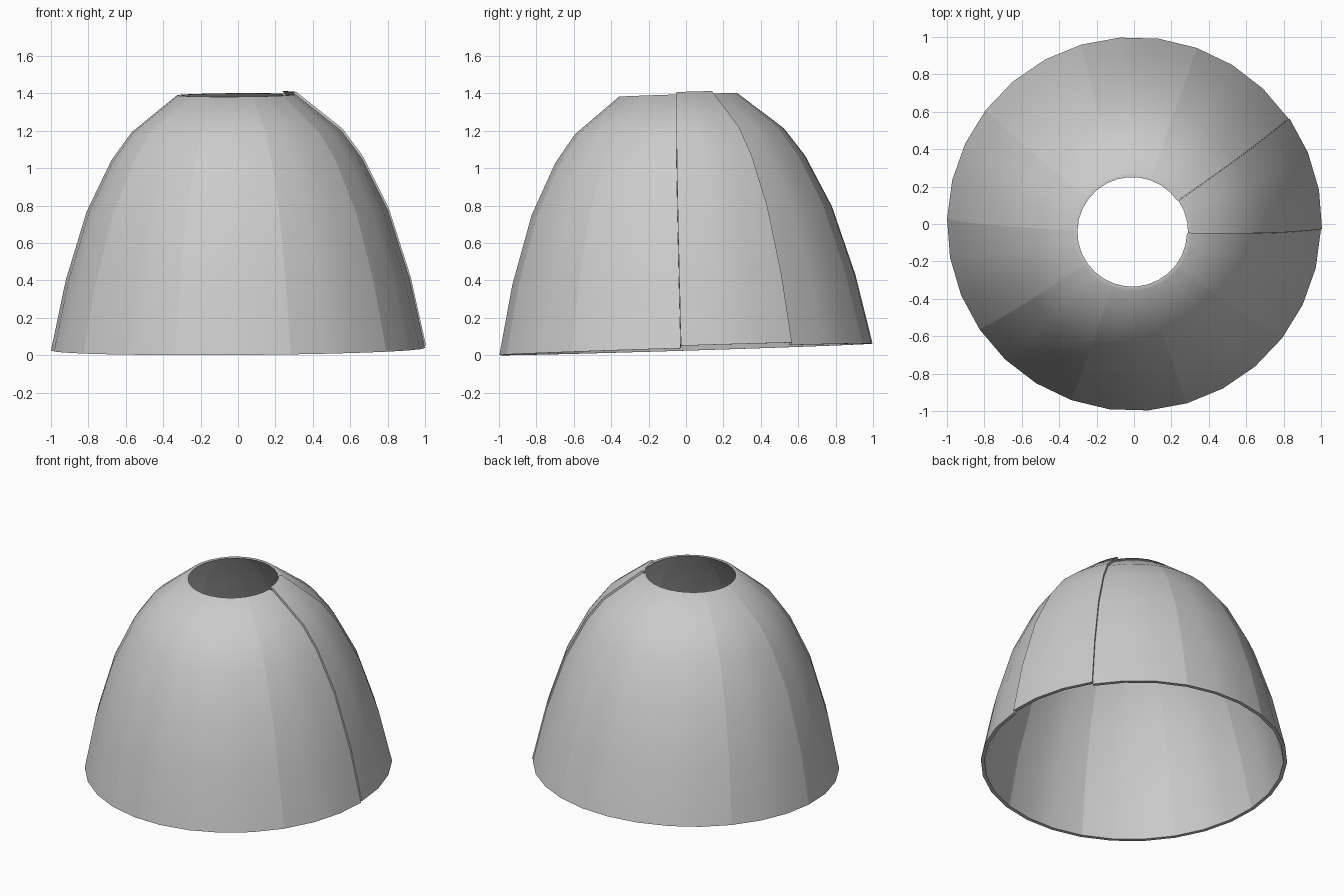
import bpy, bmesh, math
from mathutils import Matrix, Vector

cube = bpy.data.objects.get("Cube")
if cube:
    bpy.data.objects.remove(cube)

# Plain grey shell material
grey = bpy.data.materials.new("light_grey")
grey.use_nodes = True
colour = (0.6, 0.6, 0.6, 1)
grey.diffuse_color = colour
grey.node_tree.nodes["Principled BSDF"].inputs["Base Color"].default_value = colour

# Outer profile as radius and height, from rim to crown
PROFILE = [(1.0, 0), (0.92, 0.37), (0.805, 0.74), (0.67, 1.015), (0.56, 1.165), (0.317, 1.36)]
PANELS, STEPS, THICKNESS = 10, 3, 0.024
SECTOR = math.tau / PANELS
START = math.radians(-1.6)

# The whole dome leans slightly towards the front
LEAN = Matrix.Translation((0, 0, 0.032)) @ Matrix.Rotation(0.031, 4, "X") @ Matrix.Rotation(-0.007, 4, "Y")


def inner_profile():
    """Offset the profile inwards, keeping rim and crown level."""
    points = []
    for i, (r, z) in enumerate(PROFILE):
        a = PROFILE[max(i - 1, 0)]
        b = PROFILE[min(i + 1, len(PROFILE) - 1)]
        normal = Vector((b[1] - a[1], a[0] - b[0])).normalized()
        if i in (0, len(PROFILE) - 1):
            points.append((r - THICKNESS, z))
        else:
            points.append((r - normal.x * THICKNESS, z - normal.y * THICKNESS))
    return points


def make_panel(index):
    """One closed shell segment swept around the dome axis."""
    bm = bmesh.new()
    section = PROFILE + inner_profile()[::-1]
    rings = []
    for s in range(STEPS + 1):
        angle = START + SECTOR * (index + s / STEPS)
        rings.append([bm.verts.new((r * math.cos(angle), r * math.sin(angle), z)) for r, z in section])
    count, half = len(section), len(PROFILE)
    for a, b in zip(rings, rings[1:]):
        for i in range(count):
            j = (i + 1) % count
            bm.faces.new((a[i], b[i], b[j], a[j]))
    # Side walls of the segment
    for ring in (rings[0], rings[-1]):
        for i in range(half - 1):
            bm.faces.new((ring[i], ring[i + 1], ring[count - 2 - i], ring[count - 1 - i]))
    bmesh.ops.recalc_face_normals(bm, faces=bm.faces)
    # The first segment sits a little proud of its neighbours
    if index == 0:
        mid = START + SECTOR / 2
        shift = Vector((0.006 * math.cos(mid), 0.006 * math.sin(mid), 0.013))
        bmesh.ops.translate(bm, verts=bm.verts, vec=shift)
    bm.transform(LEAN)
    mesh = bpy.data.meshes.new("dome_panel")
    bm.to_mesh(mesh)
    bm.free()
    mesh.materials.append(grey)
    panel = bpy.data.objects.new(f"dome_panel_{index + 1}", mesh)
    bpy.context.collection.objects.link(panel)
    return panel


panels = [make_panel(i) for i in range(PANELS)]

# Smooth panels with crisp shell edges
bpy.ops.object.select_all(action="DESELECT")
for panel in panels:
    panel.select_set(True)
bpy.context.view_layer.objects.active = panels[0]
bpy.ops.object.shade_smooth_by_angle(angle=math.radians(40))
